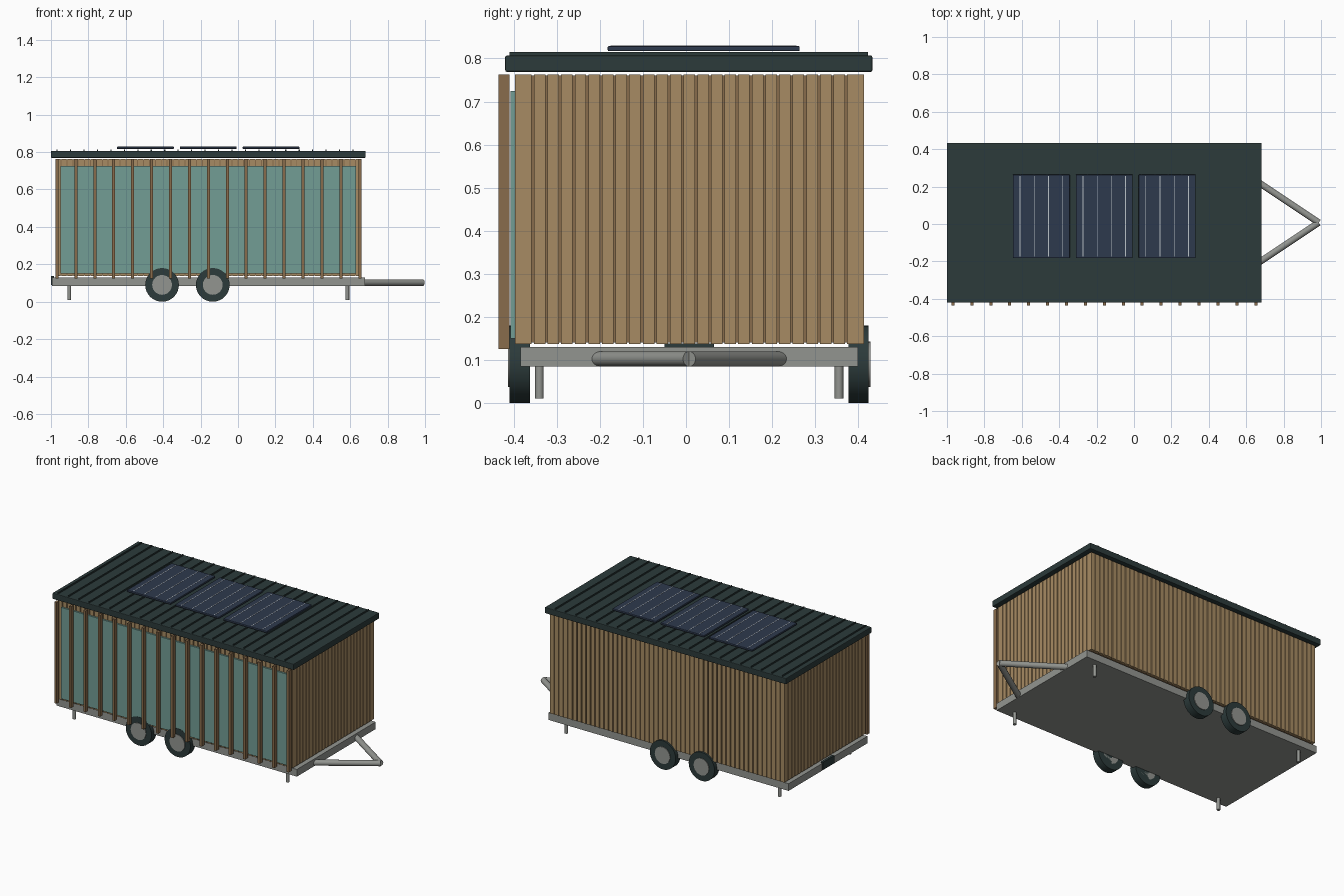
import bpy, bmesh, math
from mathutils import Vector, Matrix

cube = bpy.data.objects.get("Cube")
if cube:
    bpy.data.objects.remove(cube, do_unlink=True)


def material(name, *rgb):
    m = bpy.data.materials.new(name)
    m.use_nodes = True
    m.diffuse_color = (*rgb, 1)
    m.node_tree.nodes["Principled BSDF"].inputs["Base Color"].default_value = (*rgb, 1)
    return m


ROOF = material("dark green grey", .025, .043, .043)
WOOD = material("light timber", .39, .26, .125)
FIN = material("dark timber", .25, .15, .072)
GLASS = material("teal glass", .17, .34, .3)
STEEL = material("steel grey", .29, .3, .28)
SOLAR = material("navy panel", .027, .041, .075)
LINE = material("pale grey line", .5, .55, .58)


def finish(name, bm, mat, bevel=0):
    """Turn a bmesh into a named object with one colour."""
    me = bpy.data.meshes.new(name)
    bm.to_mesh(me)
    bm.free()
    ob = bpy.data.objects.new(name, me)
    bpy.context.collection.objects.link(ob)
    me.materials.append(mat)
    if bevel:
        mod = ob.modifiers.new("bevel", 'BEVEL')
        mod.width, mod.segments = bevel, 2
    return ob


def boxes(name, spans, mat, bevel=0):
    """Each span is (x0, x1, y0, y1, z0, z1)."""
    bm = bmesh.new()
    for x0, x1, y0, y1, z0, z1 in spans:
        mid = Vector((x0 + x1, y0 + y1, z0 + z1)) / 2
        size = Matrix.Diagonal((x1 - x0, y1 - y0, z1 - z0, 1))
        bmesh.ops.create_cube(bm, size=1, matrix=Matrix.Translation(mid) @ size)
    return finish(name, bm, mat, bevel)


def tube(name, a, b, radius, mat, sides=32, bevel=0):
    """Capped cylinder from a to b with smooth sides."""
    a, b = Vector(a), Vector(b)
    turn = (b - a).to_track_quat('Z', 'Y').to_matrix().to_4x4()
    bm = bmesh.new()
    bmesh.ops.create_cone(bm, cap_ends=True, segments=sides, radius1=radius, radius2=radius,
                          depth=(b - a).length, matrix=Matrix.Translation((a + b) / 2) @ turn)
    for f in bm.faces:
        f.smooth = len(f.verts) == 4
    for e in bm.edges:
        e.smooth = all(f.smooth for f in e.link_faces)
    return finish(name, bm, mat, bevel)


def boards(lo, hi, step=.0313, gap=.005):
    """Start and end of evenly spaced boards that fill lo to hi."""
    n = round((hi - lo) / step)
    pitch = (hi - lo + gap) / n
    return [(lo + i * pitch, lo + (i + 1) * pitch - gap) for i in range(n)]


# Chassis, tail plate and legs
MID = .0075
boxes("chassis", [(-.995, .68, -.385, .4, .085, .13)], STEEL)
boxes("tail_plate", [(-1, -.985, MID - .057, MID + .057, .09, .138)], ROOF)
for x in (-.902, .585):
    for side in (-1, 1):
        y = MID + side * .348
        tube("support_leg", (x, y, .01), (x, y, .09), .01, STEEL, 16)

# Drawbar
for side in (-1, 1):
    tube("drawbar", (.665, MID + side * .215, .102), (.988, MID, .102), .0175, STEEL, 24)

# Wheels
for x in (-.406, -.135):
    for side in (-1, 1):
        inner, outer, hub = (MID + side * d for d in (.37, .417, .421))
        tube("tyre", (x, inner, .09), (x, outer, .09), .09, ROOF)
        tube("hub", (x, inner, .09), (x, hub, .09), .053, STEEL, 24)

# Timber walls: dark core with separate boards
X0, X1, Y0, Y1 = -.975, .658, -.397, .413
Z0, Z1, T = .137, .763, .012
boxes("wall_core", [(X0 + .008, X1 - .008, Y0 + .008, Y1 - .008, Z0 + .003, Z1 - .002)], FIN)
long_runs = boards(X0, X1)
short_runs = boards(Y0 + T, Y1 - T)
boxes("front_boards", [(a, b, Y0, Y0 + T, Z0, Z1) for a, b in long_runs], WOOD)
boxes("back_boards", [(a, b, Y1 - T, Y1, Z0, Z1) for a, b in long_runs], WOOD)
boxes("left_boards", [(X1 - T, X1, a, b, Z0, Z1) for a, b in short_runs], WOOD)
boxes("right_boards", [(X0, X0 + T, a, b, Z0, Z1) for a, b in short_runs], WOOD)

# Glazing and vertical fins
boxes("front_glass", [(-.948, .63, -.408, -.396, .15, .725)], GLASS)
fins = [-.968 + i * .1012 for i in range(17)]
boxes("front_fins", [(x - .008, x + .008, -.435, -.41, .125, .763) for x in fins], FIN)

# Roof with standing seams
boxes("roof", [(-1, .682, -.42, .433, .769, .807)], ROOF, .004)
seams = [-.967 + i * .0719 for i in range(23)]
boxes("roof_seams", [(x - .003, x + .003, -.41, .423, .806, .815) for x in seams], ROOF)

# Solar panels
for x in (-.647, -.311, .025):
    boxes("solar_panel", [(x, x + .304, -.182, .264, .817, .829)], SOLAR, .003)
    cells = [x + .304 * (i + .5) / 4 for i in range(4)]
    boxes("panel_lines", [(c - .002, c + .002, -.175, .257, .828, .8298) for c in cells], LINE)
